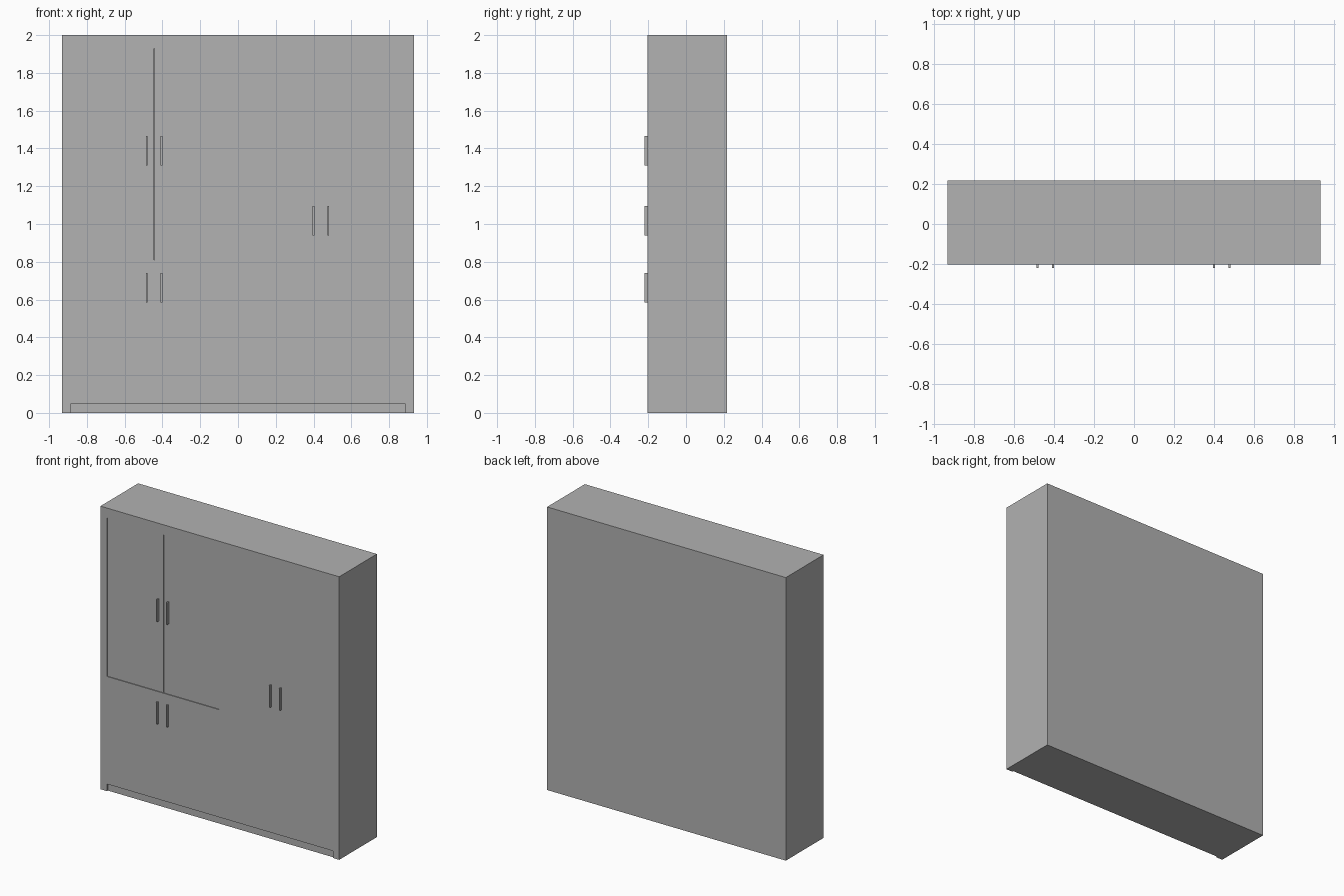
import bpy
import bmesh
from mathutils import Vector

cube = bpy.data.objects.get("Cube")
if cube:
    bpy.data.objects.remove(cube, do_unlink=True)

grey = bpy.data.materials.new("plain grey")
grey.use_nodes = True
colour = (0.445, 0.445, 0.445, 1)
grey.diffuse_color = colour
grey.node_tree.nodes["Principled BSDF"].inputs["Base Color"].default_value = colour


def box(name, x, y, z):
    """Flat-faced box from (min, max) ranges."""
    low, high = (Vector(p) for p in zip(x, y, z))
    bm = bmesh.new()
    bmesh.ops.create_cube(bm, size=1)
    for v in bm.verts:
        v.co = (low + high) / 2 + v.co * (high - low)
    mesh = bpy.data.meshes.new(name)
    bm.to_mesh(mesh)
    bm.free()
    mesh.materials.append(grey)
    obj = bpy.data.objects.new(name, mesh)
    bpy.context.collection.objects.link(obj)
    return obj


W, H = 0.933, 2.0               # half width, height
INNER = 0.883                   # half width between the side panels
FRONT, BACK = -0.203, 0.218
BACK_IN = 0.21
DOOR_IN = FRONT + 0.025         # inner face of the doors
KICK, TOP, SHELF = 0.05, 1.93, 0.81
RECESS = 0.006

# Carcass
box("left_side", (INNER, W), (FRONT, BACK_IN), (0, H))
box("right_side", (-W, -INNER), (FRONT, BACK_IN), (0, H))
box("top_panel", (-INNER, INNER), (FRONT, BACK_IN), (TOP, H))
box("plinth", (-INNER, INNER), (FRONT + 0.01, BACK_IN), (0, KICK))
box("back_panel", (-W, W), (BACK_IN, BACK), (0, H))
box("divider", (-0.01, 0.01), (DOOR_IN, BACK_IN), (KICK, TOP))
box("shelf", (-INNER, -0.01), (DOOR_IN, BACK_IN), (SHELF - 0.02, SHELF))

# Door pairs: name, x range, z range, setback, gap, handle base height
pairs = [
    ("upper", (-INNER, -0.005), (SHELF, TOP), RECESS, 0.004, 1.31),
    ("lower", (-INNER, -0.005), (KICK, SHELF), 0, 0, 0.585),
    ("tall", (-0.005, INNER), (KICK, TOP), 0, 0, 0.94),
]
for name, (x0, x1), z, setback, gap, grip in pairs:
    mid = (x0 + x1) / 2
    y = (FRONT + setback, DOOR_IN)
    box(name + "_right_door", (x0, mid - gap / 2), y, z)
    box(name + "_left_door", (mid + gap / 2, x1), y, z)
    if gap:
        box(name + "_door_stop", (mid - 0.02, mid + 0.02), (DOOR_IN, DOOR_IN + 0.01), z)
    # Bar handles either side of the meeting edge
    for side, sign in (("right", -1), ("left", 1)):
        hx = mid + sign * 0.039
        box(f"{name}_{side}_handle", (hx - 0.005, hx + 0.005),
            (-0.219, FRONT + setback), (grip, grip + 0.155))
